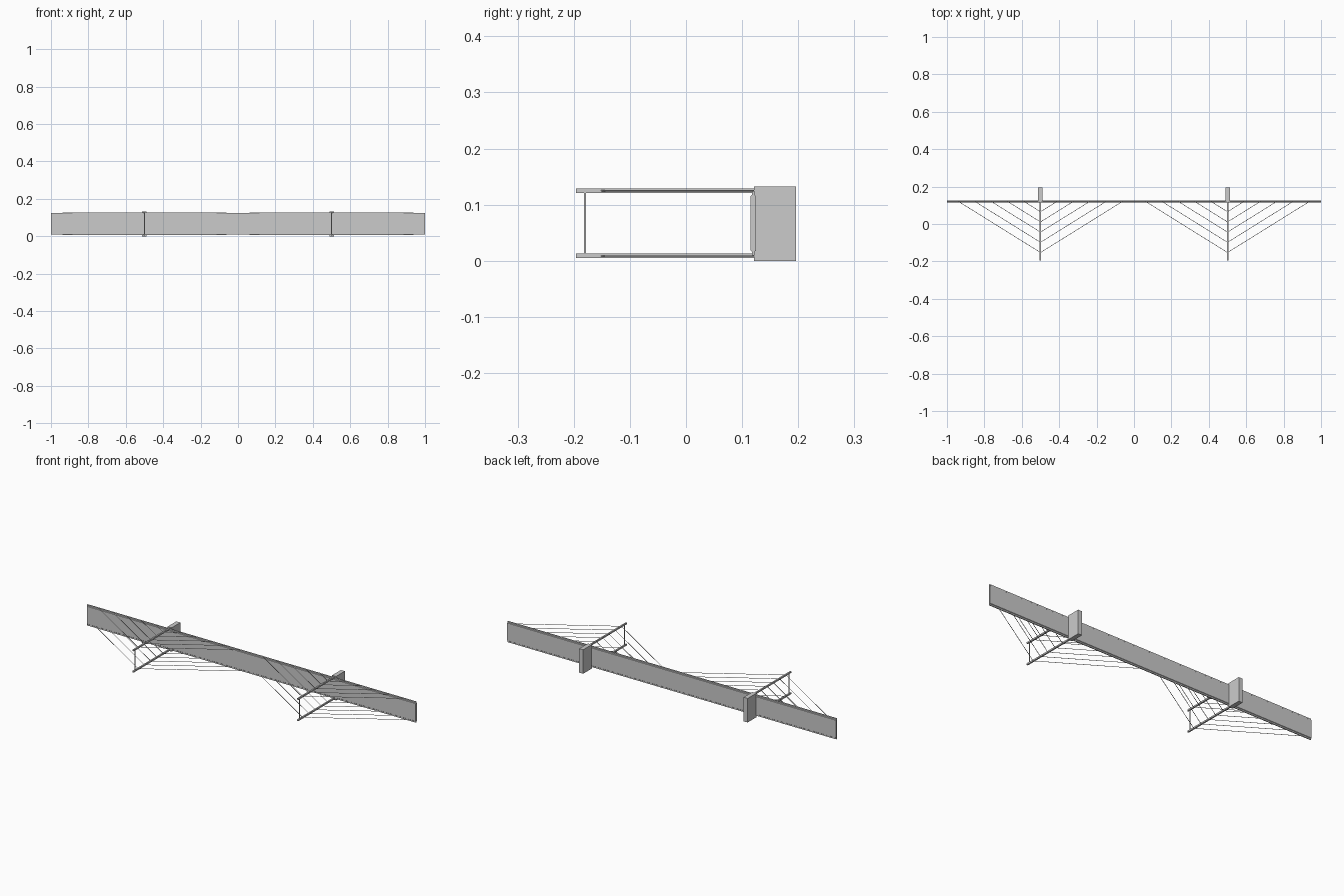
import bpy, bmesh
from mathutils import Vector

if "Cube" in bpy.data.objects:
    bpy.data.objects.remove(bpy.data.objects["Cube"])

Z_LOW, Z_HIGH = 0.0085, 0.125   # planes of the two tower legs
DECK_Y = 0.12


def make(name, bm):
    bmesh.ops.recalc_face_normals(bm, faces=bm.faces)
    me = bpy.data.meshes.new(name)
    bm.to_mesh(me)
    bm.free()
    ob = bpy.data.objects.new(name, me)
    bpy.context.collection.objects.link(ob)
    return ob


def box(name, lo, hi):
    bm = bmesh.new()
    bmesh.ops.create_cube(bm, size=1)
    for v in bm.verts:
        v.co = Vector([(a + b) / 2 + c * (b - a) for a, b, c in zip(lo, hi, v.co)])
    return make(name, bm)


def cable(name, a, b, r=0.0013):
    a, b = Vector(a), Vector(b)
    bm = bmesh.new()
    bmesh.ops.create_cone(bm, cap_ends=True, segments=8, radius1=r, radius2=r,
                          depth=(b - a).length)
    rot = (b - a).to_track_quat('Z', 'Y')
    for v in bm.verts:
        v.co = rot @ v.co + (a + b) / 2
    ob = make(name, bm)
    for p in ob.data.polygons:
        p.use_smooth = len(p.vertices) == 4
    return ob


# deck: chamfered box girder with thin side flanges
half = [(0.1175, 0.0575), (0.1175, 0.0505), (0.115, 0.0485)]
back = [(0.1225, 0.0575), (0.1225, 0.0505), (0.125, 0.0485)]
profile = (half + [(y, -z) for y, z in reversed(half)]
           + [(y, -z) for y, z in back] + [(y, z) for y, z in reversed(back)])
bm = bmesh.new()
mid = (Z_LOW + Z_HIGH) / 2
face = bm.faces.new([bm.verts.new((-1, y, z + mid)) for y, z in profile])
ext = bmesh.ops.extrude_face_region(bm, geom=[face], use_keep_orig=True)
for v in [g for g in ext['geom'] if isinstance(g, bmesh.types.BMVert)]:
    v.co.x = 1
make("deck", bm)

for x, side in ((-0.5, "left"), (0.5, "right")):
    # pier under the deck
    box(f"{side}_pier", (x - 0.012, 0.121, 0), (x + 0.012, 0.196, 0.132))
    # cross beam joining the tower legs
    box(f"{side}_cross_beam", (x - 0.002, -0.182, Z_LOW), (x + 0.002, -0.178, Z_HIGH))
    for z, level in ((Z_LOW, "lower"), (Z_HIGH, "upper")):
        # tower leg
        box(f"{side}_{level}_tower_leg", (x - 0.004, -0.196, z - 0.004),
            (x + 0.004, 0.1225, z + 0.004))
        # parallel stay cables on both sides of the leg
        for k in range(1, 6):
            for s in (-1, 1):
                cable(f"{side}_{level}_cable", (x, DECK_Y - 0.0545 * k, z),
                      (x + s * 0.0875 * k, DECK_Y, z))
